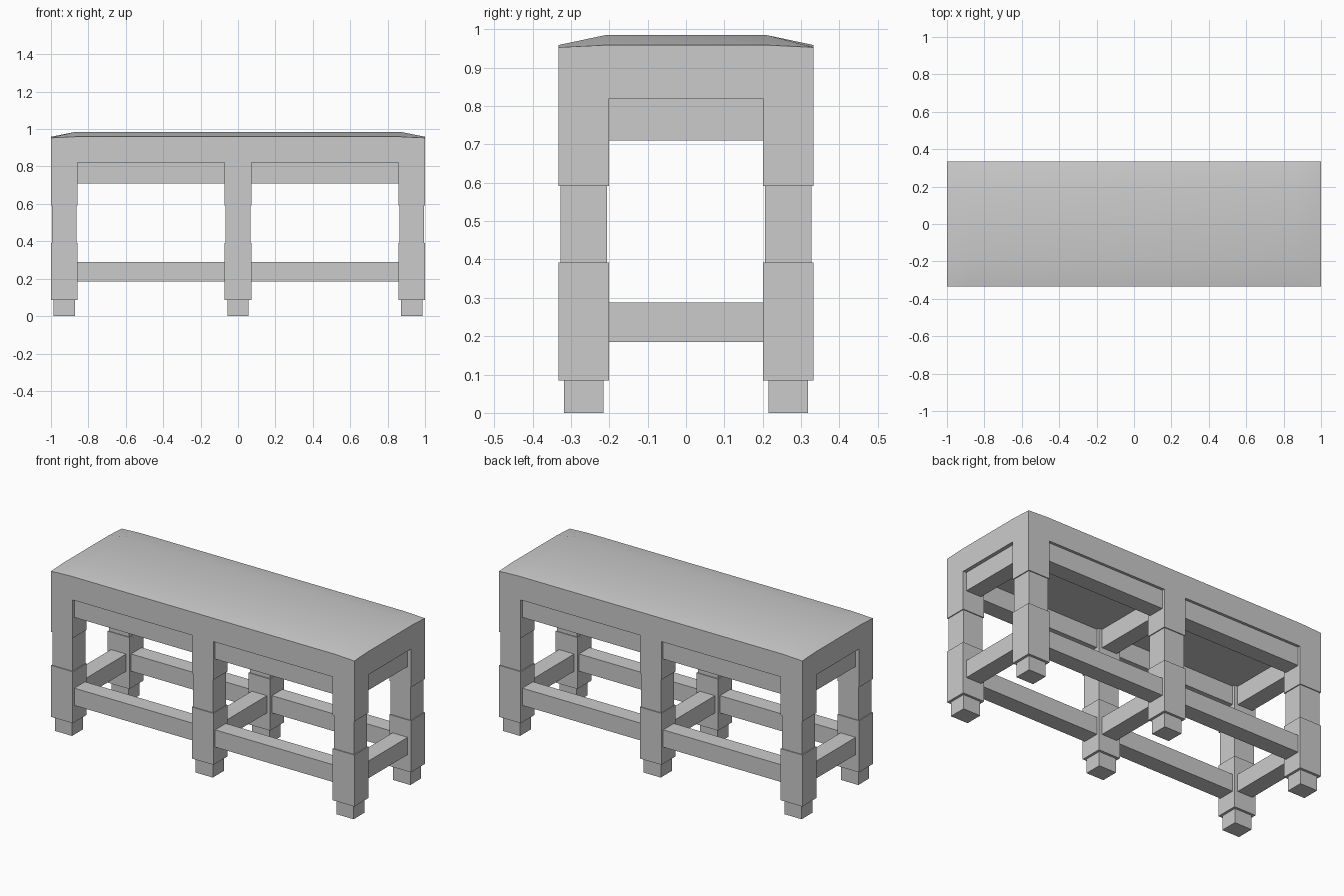
import bpy, bmesh

if "Cube" in bpy.data.objects:
    bpy.data.objects.remove(bpy.data.objects["Cube"])

LX, LY = 0.0715, 0.066            # leg half widths
XS = (-1 + LX, 0.0, 1 - LX)       # leg columns
YS = (-0.333 + LY, 0.333 - LY)    # leg rows


def finish(name, bm):
    bmesh.ops.recalc_face_normals(bm, faces=bm.faces[:])
    me = bpy.data.meshes.new(name)
    bm.to_mesh(me)
    bm.free()
    ob = bpy.data.objects.new(name, me)
    bpy.context.collection.objects.link(ob)
    return ob


def box(bm, x0, x1, y0, y1, z0, z1):
    vs = bmesh.ops.create_cube(bm, size=1)["verts"]
    for v in vs:
        v.co.x = x1 if v.co.x > 0 else x0
        v.co.y = y1 if v.co.y > 0 else y0
        v.co.z = z1 if v.co.z > 0 else z0


# Legs: stepped square profile of (z, inset) pairs
STEPS = [(0, .0145), (.085, .0145), (.085, 0), (.392, 0),
         (.392, .0055), (.592, .0055), (.592, 0), (.82, 0)]


def leg(name, cx, cy):
    bm = bmesh.new()
    rings = []
    for z, d in STEPS:
        hx, hy = LX - d, LY - d
        rings.append([bm.verts.new((cx + sx * hx, cy + sy * hy, z))
                      for sx, sy in ((-1, -1), (1, -1), (1, 1), (-1, 1))])
    for a, b in zip(rings, rings[1:]):
        for i in range(4):
            j = (i + 1) % 4
            bm.faces.new((a[i], a[j], b[j], b[i]))
    bm.faces.new(rings[0])
    bm.faces.new(rings[-1])
    finish(name, bm)


for cx, col in zip(XS, ("left", "middle", "right")):
    for cy, row in zip(YS, ("front", "back")):
        leg(f"{row}_{col}_leg", cx, cy)


# Upper rails and lower stretchers share the same layout
def rail_set(name, z0, z1, half):
    for cy, row in zip(YS, ("front", "back")):
        for k, side in enumerate(("left", "right")):
            bm = bmesh.new()
            box(bm, XS[k] + LX, XS[k + 1] - LX, cy - half, cy + half, z0, z1)
            finish(f"{row}_{side}_{name}", bm)
    for cx, col in zip(XS, ("left", "middle", "right")):
        bm = bmesh.new()
        box(bm, cx - half, cx + half, YS[0] + LY, YS[1] - LY, z0, z1)
        finish(f"{col}_cross_{name}", bm)


rail_set("rail", .71, .82, .05)
rail_set("stretcher", .185, .288, .05)

# Seat: flush apron block with a gently raised top
bm = bmesh.new()
gx, gy = (-1, -.87, .87, 1), (-.333, -.21, .21, .333)
top = [[None] * 4 for _ in range(4)]
for i, x in enumerate(gx):
    for j, y in enumerate(gy):
        inner = (i in (1, 2)) + (j in (1, 2))
        top[i][j] = bm.verts.new((x, y, (.953, .959, .985)[inner]))
for i in range(3):
    for j in range(3):
        bm.faces.new((top[i][j], top[i + 1][j], top[i + 1][j + 1], top[i][j + 1]))
loop = ([top[i][0] for i in range(3)] + [top[3][j] for j in range(3)]
        + [top[i][3] for i in (3, 2, 1)] + [top[0][j] for j in (3, 2, 1)])
low = [bm.verts.new((v.co.x, v.co.y, .82)) for v in loop]
for i in range(12):
    j = (i + 1) % 12
    bm.faces.new((loop[i], low[i], low[j], loop[j]))
bm.faces.new(low)
seat = finish("seat", bm)
bpy.context.view_layer.objects.active = seat
seat.select_set(True)
bpy.ops.object.shade_smooth_by_angle()
